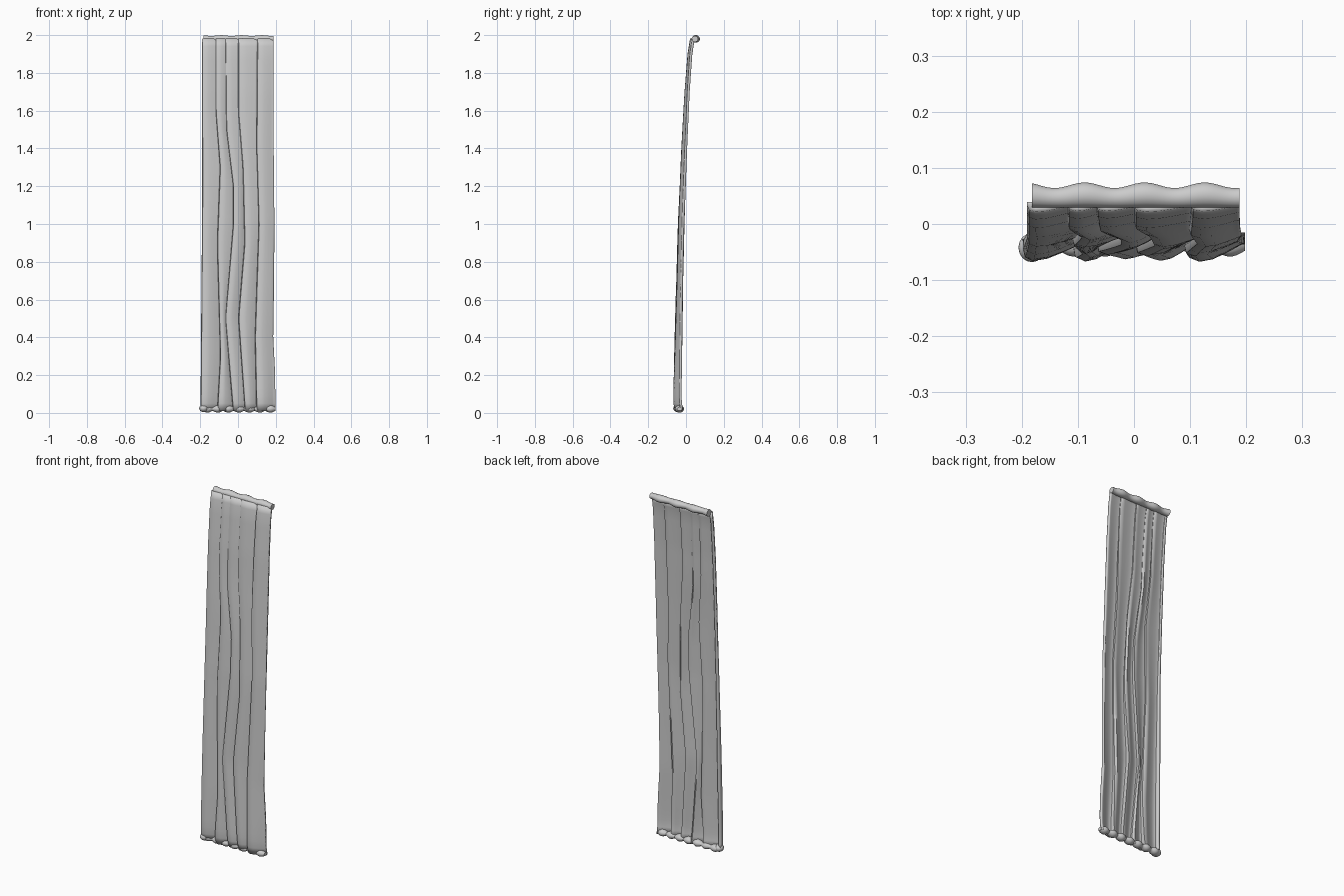
import bpy, bmesh, math

cube = bpy.data.objects.get("Cube")
if cube:
    bpy.data.objects.remove(cube)

GREY = (0.6, 0.6, 0.6, 1)
cloth = bpy.data.materials.new("grey cloth")
cloth.use_nodes = True
cloth.diffuse_color = GREY
cloth.node_tree.nodes["Principled BSDF"].inputs["Base Color"].default_value = GREY


def along(points, z):
    """Smoothly interpolate (height, value) pairs, listed from low to high."""
    for (z0, a), (z1, b) in zip(points, points[1:]):
        if z <= z1:
            t = max(0, (z - z0) / (z1 - z0))
            return a + (b - a) * t
    return points[-1][1]


def loft(name, rows, closed=False, caps=False):
    """Skin a list of point rows into a smooth object."""
    bm = bmesh.new()
    grid = [[bm.verts.new(p) for p in row] for row in rows]
    n = len(grid[0])
    for a, b in zip(grid, grid[1:]):
        for i in range(n if closed else n - 1):
            j = (i + 1) % n
            bm.faces.new((a[i], a[j], b[j], b[i]))
    if caps:
        bm.faces.new(grid[0])
        bm.faces.new(grid[-1])
    bmesh.ops.recalc_face_normals(bm, faces=bm.faces)
    mesh = bpy.data.meshes.new(name)
    bm.to_mesh(mesh)
    bm.free()
    mesh.materials.append(cloth)
    obj = bpy.data.objects.new(name, mesh)
    bpy.context.collection.objects.link(obj)
    bpy.ops.object.select_all(action='DESELECT')
    obj.select_set(True)
    bpy.context.view_layer.objects.active = obj
    bpy.ops.object.shade_smooth_by_angle(angle=math.radians(50))
    return obj


# Pleated sheet: crease lines wander down the cloth
centre = [(0.01, -0.036), (0.04, -0.043), (0.1, -0.045), (0.6, -0.035), (1, -0.025),
          (1.4, -0.009), (1.7, 0.006), (1.9, 0.021), (1.98, 0.034)]
creases = [
    [(0, -0.192), (0.3, -0.19), (1, -0.184), (2, -0.184)],
    [(0, -0.1), (0.3, -0.083), (0.9, -0.1), (1.3, -0.085), (1.6, -0.108), (2, -0.108)],
    [(0, -0.015), (0.5, -0.057), (1, -0.015), (1.2, -0.015), (1.5, -0.052), (2, -0.058)],
    [(0, 0.048), (0.5, 0.012), (0.9, 0.045), (1.3, 0.035), (1.6, 0.01), (2, 0.01)],
    [(0, 0.108), (0.4, 0.1), (1, 0.12), (1.4, 0.108), (2, 0.112)],
    [(0, 0.198), (0.2, 0.196), (0.4, 0.184), (1, 0.19), (2, 0.187)],
]
# One pleat: position across, sideways tuck, depth (-1 front, 1 back)
pleat = [(0, 0, 0.9), (0, -0.004, 0), (0.02, -0.004, -0.7), (0.12, 0, -1),
         (0.35, 0, -0.75), (0.6, 0, -0.1), (0.8, 0, 0.5), (0.93, 0, 0.9)]
ROWS = 50
rows = []
for r in range(ROWS + 1):
    z = 0.012 + (1.98 - 0.012) * r / ROWS
    depth = 0.006 + 0.011 * (1 - z / 2)
    y = along(centre, z)
    edges = [along(c, z) for c in creases]
    row = []
    for k, (a, b) in enumerate(zip(edges, edges[1:])):
        swell = 0.85 + 0.15 * math.sin(4 * z + 2 * k)
        for t, tuck, d in pleat:
            shift = tuck if k else 0
            row.append((a + (b - a) * t + shift, y + depth * swell * d, z))
    row.append((edges[-1], y + depth * 0.9, z))
    rows.append(row)
sheet = loft("pleated_sheet", rows)
thick = sheet.modifiers.new("cloth thickness", 'SOLIDIFY')
thick.thickness = 0.013
thick.offset = 0


def roll(name, x0, x1, steps, centre_at, radius_at, sides=14):
    """Lengthwise roll of cloth with a changing radius."""
    rings = []
    for i in range(steps + 1):
        x = x0 + (x1 - x0) * i / steps
        cy, cz = centre_at(x)
        ry, rz = radius_at(x)
        rings.append([(x, cy + ry * math.cos(a), cz + rz * math.sin(a))
                      for a in (math.tau * s / sides for s in range(sides))])
    return loft(name, rings, closed=True, caps=True)


# Rolled top edge with a wavy back
def wave(x):
    return 0.005 * math.cos((x + 0.088) * math.tau / 0.107)


roll("top_roll", -0.182, 0.188, 40,
     lambda x: (0.049 + wave(x) / 2, 1.98),
     lambda x: (0.02 + wave(x) / 2, 0.018 + wave(x) * 0.4))


# Turned-up bottom hem, swelling into puffs between the folds
def puff(x):
    return abs(math.sin((x + 0.19) * math.pi / 0.0555))


roll("bottom_hem", -0.188, 0.198, 70,
     lambda x: (-0.034, 0.021),
     lambda x: (0.013 + 0.011 * puff(x), 0.009 + 0.011 * puff(x)))

# Loose curl at one bottom corner
bpy.ops.mesh.primitive_uv_sphere_add(segments=16, ring_count=10, location=(-0.182, -0.042, 0.024))
curl = bpy.context.object
curl.name = "corner_curl"
curl.scale = (0.024, 0.026, 0.02)
curl.data.materials.append(cloth)
bpy.ops.object.shade_smooth_by_angle()
